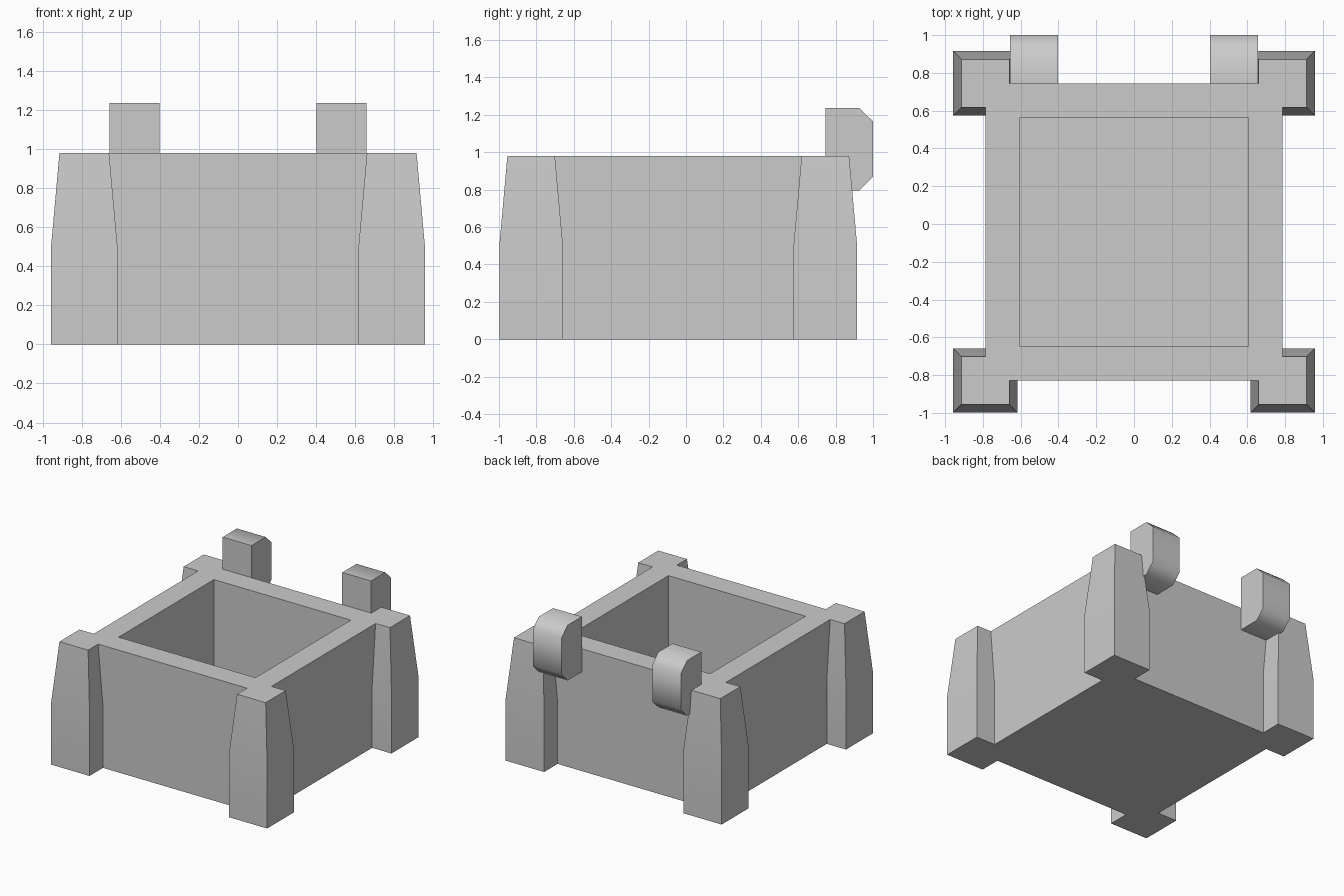
import bpy, bmesh, math

if "Cube" in bpy.data.objects:
    bpy.data.objects.remove(bpy.data.objects["Cube"])


def loft(bm, rings):
    """Skin a stack of closed point rings and cap both ends."""
    loops = [[bm.verts.new(p) for p in ring] for ring in rings]
    n = len(loops[0])
    for a, b in zip(loops, loops[1:]):
        for i in range(n):
            j = (i + 1) % n
            bm.faces.new((a[i], a[j], b[j], b[i]))
    bm.faces.new(loops[0][::-1])
    bm.faces.new(loops[-1])


def rect(x0, x1, y0, y1, z):
    return [(x0, y0, z), (x1, y0, z), (x1, y1, z), (x0, y1, z)]


def make(name, lofts):
    bm = bmesh.new()
    for rings in lofts:
        loft(bm, rings)
    bmesh.ops.recalc_face_normals(bm, faces=bm.faces)
    mesh = bpy.data.meshes.new(name)
    bm.to_mesh(mesh)
    bm.free()
    obj = bpy.data.objects.new(name, mesh)
    bpy.context.collection.objects.link(obj)
    return obj


def select(obj):
    bpy.ops.object.select_all(action='DESELECT')
    obj.select_set(True)
    bpy.context.view_layer.objects.active = obj


def combine(target, tool, operation):
    mod = target.modifiers.new(operation.title(), 'BOOLEAN')
    mod.operation, mod.object, mod.solver = operation, tool, 'EXACT'
    select(target)
    bpy.ops.object.modifier_apply(modifier=mod.name)
    bpy.data.objects.remove(tool)


TOP = 0.98
FRONT, BACK, SIDE = -0.828, 0.745, 0.787

# Square box wall block
box = make("box_with_corner_posts",
           [[rect(-SIDE, SIDE, FRONT, BACK, z) for z in (0, TOP)]])

# Four corner posts, tapering in the upper half
posts = make("corner_posts", [
    [rect(x - r, x + r, y - r, y + r, z)
     for r, z in ((0.17, 0), (0.17, 0.5), (0.127, TOP))]
    for x in (-SIDE, SIDE) for y in (FRONT, BACK)])
combine(box, posts, 'UNION')

# Open interior
cavity = make("cavity", [[rect(-0.607, 0.607, -0.645, 0.562, z)
                          for z in (0.18, 1.2)]])
combine(box, cavity, 'DIFFERENCE')
select(box)
bpy.ops.object.shade_smooth_by_angle(angle=math.radians(30))

# Two rounded hinge lugs on the back rim
profile = [(BACK, 0.795), (0.925, 0.795), (1.0, 0.87),
           (1.0, 1.165), (0.925, 1.237), (BACK, 1.237)]
for side, sign in (("left", -1), ("right", 1)):
    lug = make(side + "_hinge_lug",
               [[[(sign * x, y, z) for y, z in profile] for x in (0.402, 0.657)]])
    select(lug)
    bpy.ops.object.shade_smooth_by_angle(angle=math.radians(60))
